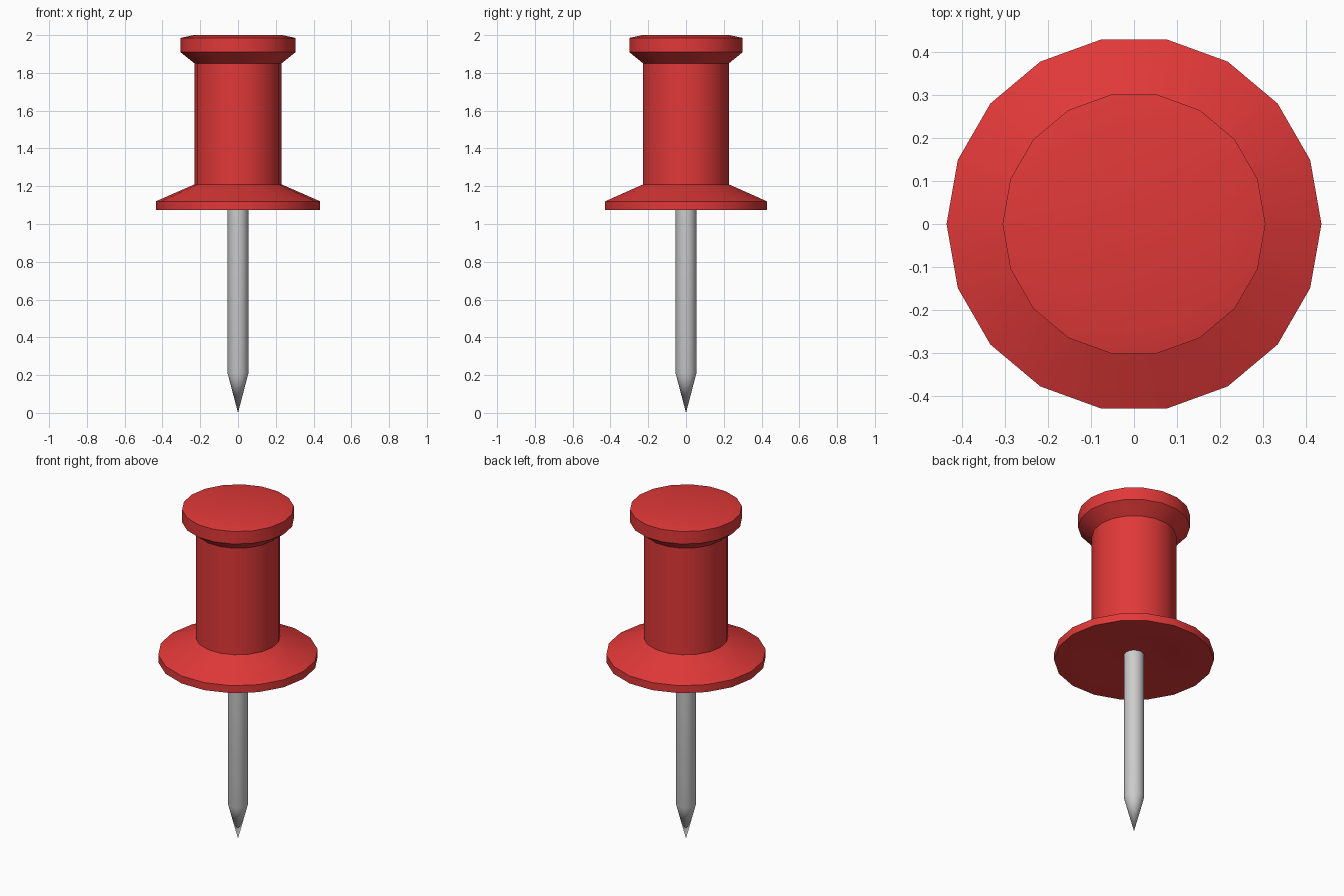
import bpy, bmesh
from math import cos, sin, tau, radians

if "Cube" in bpy.data.objects:
    bpy.data.objects.remove(bpy.data.objects["Cube"])


def lathe(name, profile, sides, colour=None):
    """Revolve (radius, z) points about z; radius 0 becomes a pole."""
    bm = bmesh.new()
    rings = []
    for r, z in profile:
        n = sides if r > 0 else 1
        rings.append([bm.verts.new((r * cos(tau * i / sides), r * sin(tau * i / sides), z))
                      for i in range(n)])
    for a, b in zip(rings, rings[1:]):
        for i in range(sides):
            j = (i + 1) % sides
            quad = [a[i % len(a)], a[j % len(a)], b[j % len(b)], b[i % len(b)]]
            bm.faces.new(list(dict.fromkeys(quad)))
    # close an open flat end with one polygon
    if len(rings[-1]) > 1:
        bm.faces.new(rings[-1])
    bmesh.ops.recalc_face_normals(bm, faces=bm.faces)
    mesh = bpy.data.meshes.new(name)
    bm.to_mesh(mesh)
    bm.free()
    obj = bpy.data.objects.new(name, mesh)
    bpy.context.collection.objects.link(obj)
    if colour:
        mat = bpy.data.materials.new(name + "_colour")
        mat.diffuse_color = colour
        mat.use_nodes = True
        mat.node_tree.nodes["Principled BSDF"].inputs["Base Color"].default_value = mat.diffuse_color
        mesh.materials.append(mat)
    bpy.ops.object.select_all(action='DESELECT')
    obj.select_set(True)
    bpy.context.view_layer.objects.active = obj
    bpy.ops.object.shade_smooth_by_angle(angle=radians(30))
    return obj


# Plastic handle: dished underside, flared collar, grip, bevelled cap
lathe("handle", [(0, 1.115), (0.24, 1.075), (0.435, 1.075), (0.435, 1.12),
                 (0.23, 1.21), (0.23, 1.85), (0.305, 1.91), (0.305, 1.985),
                 (0.235, 2.0)], 18, (0.75, 0.04, 0.04, 1))

# Steel pin with pointed tip
lathe("pin", [(0, 0), (0.055, 0.21), (0.055, 1.115)], 16)
